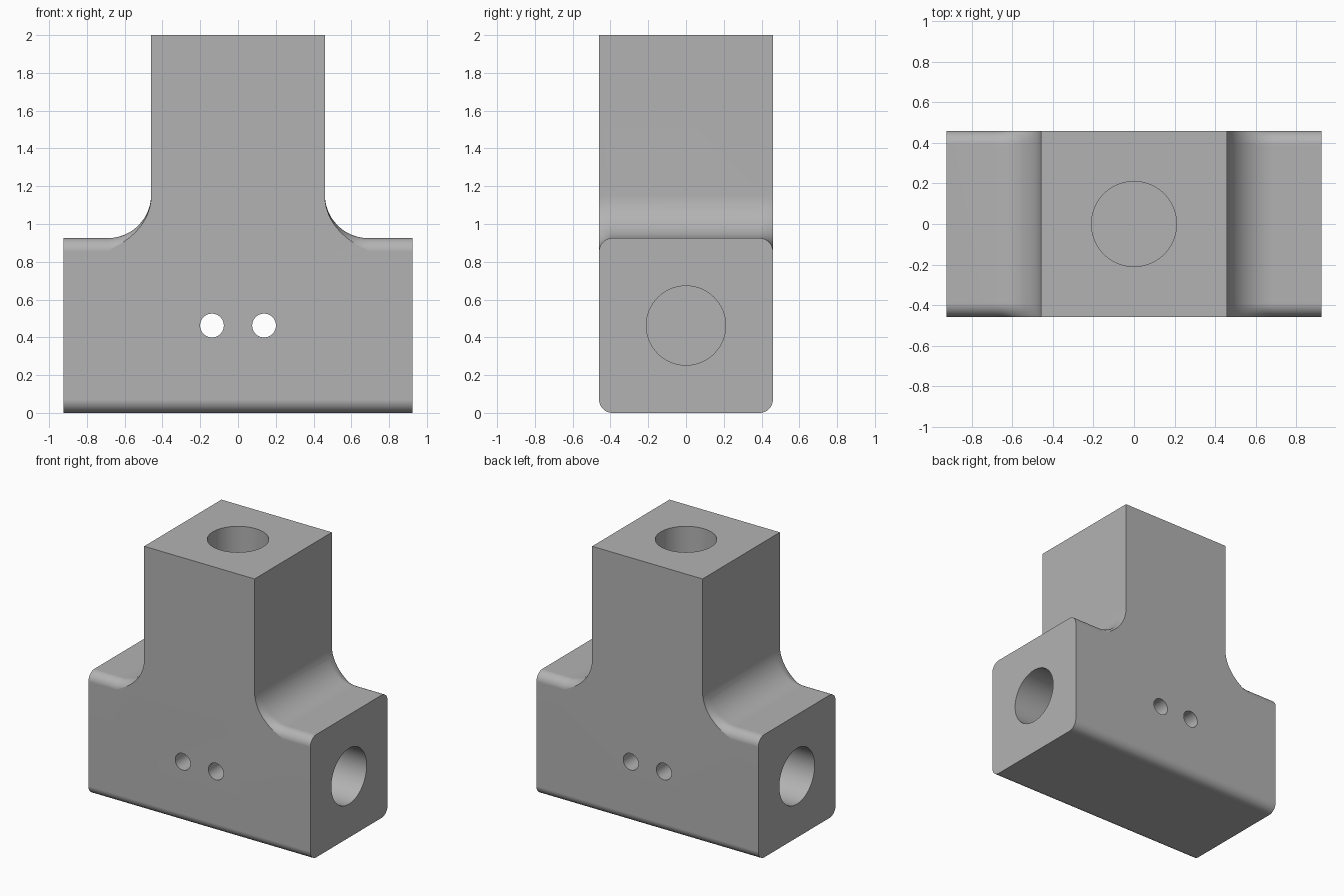
import bpy, bmesh, math
from mathutils import Matrix

cube = bpy.data.objects.get("Cube")
if cube:
    bpy.data.objects.remove(cube, do_unlink=True)

HALF_LEN, HALF = 0.925, 0.46      # bar half length, half thickness
BAR_TOP, TOP = 0.925, 2.0
ROUND, FILLET = 0.07, 0.23        # bar edge rounding, post fillet
STEPS = 12
MID_Z = BAR_TOP / 2

grey = bpy.data.materials.new("light grey")
grey.use_nodes = True
colour = (0.45, 0.45, 0.45, 1)
grey.diffuse_color = colour
grey.node_tree.nodes["Principled BSDF"].inputs["Base Color"].default_value = colour


def section(radius, post=False):
    """Half outline (y >= 0), bottom to top; the rounding is clipped by the side face."""
    cy, cz = HALF - ROUND, BAR_TOP - ROUND
    pts = []
    for i in range(STEPS + 1):
        a = math.pi / 2 * i / STEPS
        pts.append((cy + ROUND * math.sin(a), ROUND - ROUND * math.cos(a)))
    start = math.acos(min(1, ROUND / radius))
    for i in range(STEPS + 1):
        a = start + (math.pi / 2 - start) * i / STEPS
        pts.append((HALF, TOP) if post else
                   (cy + radius * math.cos(a), cz + radius * math.sin(a)))
    return pts + [(-y, z) for y, z in reversed(pts)]


# Sections along the bar: end, fillet sweep, post wall, then mirrored
half = [(HALF_LEN, section(ROUND))]
for i in range(STEPS + 1):
    a = math.pi / 2 * i / STEPS
    half.append((HALF + FILLET * (1 - math.sin(a)),
                 section(ROUND + FILLET * (1 - math.cos(a)))))
half.append((HALF, section(ROUND, post=True)))
sections = half + [(-x, s) for x, s in reversed(half)]

bm = bmesh.new()
rings = [[bm.verts.new((x, y, z)) for y, z in s] for x, s in sections]
for r0, r1 in zip(rings, rings[1:]):
    for j in range(len(r0)):
        k = (j + 1) % len(r0)
        bm.faces.new((r0[j], r0[k], r1[k], r1[j]))
bm.faces.new(rings[0])
bm.faces.new(rings[-1])
bmesh.ops.remove_doubles(bm, verts=bm.verts, dist=1e-5)
bmesh.ops.dissolve_degenerate(bm, edges=bm.edges, dist=1e-5)
bmesh.ops.dissolve_limit(bm, angle_limit=math.radians(0.3),
                         verts=bm.verts, edges=bm.edges)
bmesh.ops.recalc_face_normals(bm, faces=bm.faces)
mesh = bpy.data.meshes.new("tee_block")
bm.to_mesh(mesh)
bm.free()
mesh.materials.append(grey)
block = bpy.data.objects.new("tee_block", mesh)
bpy.context.collection.objects.link(block)

# One cutter mesh holding all bores
cut = bmesh.new()


def bore(centre, axis, radius, length, sides):
    turn = {"X": Matrix.Rotation(math.pi / 2, 4, "Y"),
            "Y": Matrix.Rotation(math.pi / 2, 4, "X"),
            "Z": Matrix()}[axis]
    bmesh.ops.create_cone(cut, cap_ends=True, segments=sides, radius1=radius,
                          radius2=radius, depth=length,
                          matrix=Matrix.Translation(centre) @ turn)


for side in (-1, 1):
    bore((side * HALF_LEN, 0, MID_Z), "X", 0.21, 1.2, 64)     # end sockets
    bore((side * 0.138, 0, MID_Z), "Y", 0.063, 1.2, 40)       # pin holes
bore((0, 0, TOP), "Z", 0.21, 1.4, 64)                         # top socket
cut_mesh = bpy.data.meshes.new("bore_cutter")
cut.to_mesh(cut_mesh)
cut.free()
cut_mesh.materials.append(grey)
cutter = bpy.data.objects.new("bore_cutter", cut_mesh)
bpy.context.collection.objects.link(cutter)
cutter.hide_render = True

# Cut the bores, then smooth the rounded surfaces
bpy.ops.object.select_all(action="DESELECT")
bpy.context.view_layer.objects.active = block
block.select_set(True)
mod = block.modifiers.new("bores", "BOOLEAN")
mod.operation = "DIFFERENCE"
mod.solver = "EXACT"
mod.object = cutter
bpy.ops.object.modifier_apply(modifier=mod.name)
bpy.data.objects.remove(cutter, do_unlink=True)
bpy.ops.object.shade_smooth_by_angle(angle=math.radians(30))
normals = block.modifiers.new("flat_face_normals", "WEIGHTED_NORMAL")
normals.keep_sharp = True
